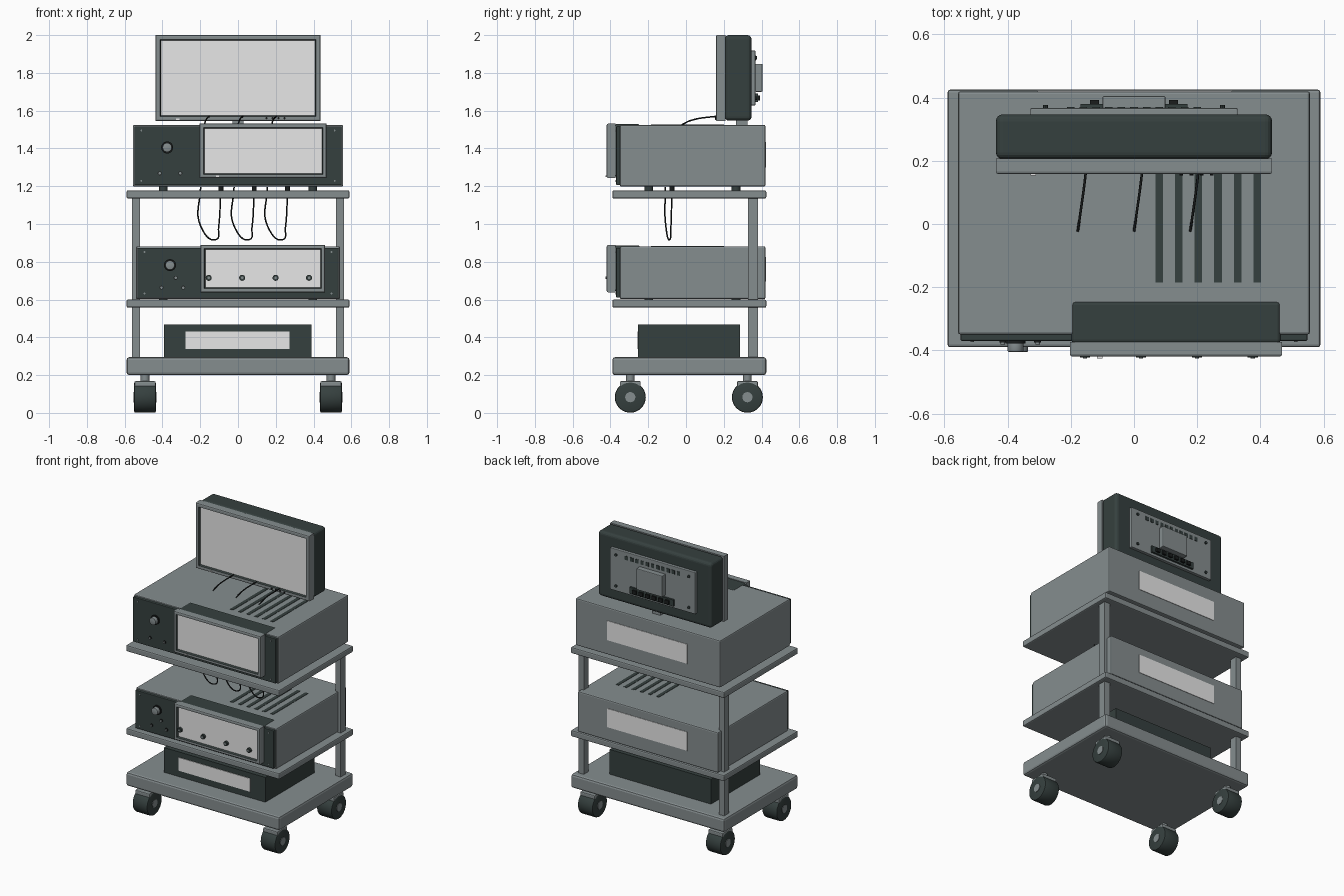
import bpy, bmesh, math
from mathutils import Matrix, Vector

if "Cube" in bpy.data.objects:
    bpy.data.objects.remove(bpy.data.objects["Cube"])


def material(name, rgb):
    m = bpy.data.materials.new(name)
    m.use_nodes = True
    m.diffuse_color = (*rgb, 1)
    m.node_tree.nodes["Principled BSDF"].inputs["Base Color"].default_value = (*rgb, 1)
    return m


GRAY = material("grey_metal", (0.235, 0.268, 0.275))
DARK = material("dark_plastic", (0.036, 0.051, 0.049))
LIGHT = material("pale_panel", (0.8, 0.8, 0.8))
BLACK = material("black_rubber", (0.01, 0.012, 0.012))


def finish(name, bm, mats, smooth=False):
    me = bpy.data.meshes.new(name)
    bm.to_mesh(me)
    bm.free()
    for m in mats:
        me.materials.append(m)
    ob = bpy.data.objects.new(name, me)
    bpy.context.collection.objects.link(ob)
    if smooth:
        bpy.ops.object.select_all(action='DESELECT')
        ob.select_set(True)
        bpy.context.view_layer.objects.active = ob
        bpy.ops.object.shade_smooth_by_angle(angle=math.radians(35))
    return ob


def cube_mesh(x, y, z):
    """Box mesh from (low, high) pairs on each axis."""
    bm = bmesh.new()
    bmesh.ops.create_cube(bm, size=1)
    for v in bm.verts:
        v.co = Vector(((p[0] + p[1]) / 2 + c * (p[1] - p[0])) for p, c in zip((x, y, z), v.co))
    return bm


def box(name, x, y, z, mat, bevel=0.0, seg=2):
    bm = cube_mesh(x, y, z)
    if bevel:
        bmesh.ops.bevel(bm, geom=bm.edges[:], offset=bevel, segments=seg,
                        profile=0.5, affect='EDGES')
    return finish(name, bm, [mat])


def cylinder(name, center, radius, depth, axis, mat, sides=24, bevel=0.0):
    bm = bmesh.new()
    bmesh.ops.create_cone(bm, cap_ends=True, segments=sides, radius1=radius,
                          radius2=radius, depth=depth)
    if bevel:
        rims = [e for e in bm.edges if abs(e.verts[0].co.z - e.verts[1].co.z) < 1e-5]
        bmesh.ops.bevel(bm, geom=rims, offset=bevel, segments=2, profile=0.5, affect='EDGES')
    turn = {'X': Matrix.Rotation(math.pi / 2, 4, 'Y'),
            'Y': Matrix.Rotation(math.pi / 2, 4, 'X'), 'Z': Matrix()}[axis]
    bm.transform(Matrix.Translation(center) @ turn)
    return finish(name, bm, [mat], True)


def screen(name, x, y, z, border):
    """Grey frame with a recessed dark lip and a pale display."""
    bm = cube_mesh(x, y, z)
    rim = [e for e in bm.edges if all(v.co.y < y[0] + 1e-4 for v in e.verts)]
    bmesh.ops.bevel(bm, geom=rim, offset=0.008, segments=2, profile=0.5, affect='EDGES')
    face = min(bm.faces, key=lambda f: f.calc_center_median().y)
    bmesh.ops.inset_region(bm, faces=[face], thickness=border - 0.016)
    lip = bmesh.ops.inset_region(bm, faces=[face], thickness=0.008, depth=-0.012)
    for f in lip["faces"]:
        f.material_index = 1
    face.material_index = 2
    return finish(name, bm, [GRAY, DARK, LIGHT])


def cable(name, points):
    cu = bpy.data.curves.new(name, 'CURVE')
    cu.dimensions = '3D'
    cu.bevel_depth = 0.004
    cu.bevel_resolution = 2
    cu.resolution_u = 8
    sp = cu.splines.new('BEZIER')
    sp.bezier_points.add(len(points) - 1)
    for p, co in zip(sp.bezier_points, points):
        p.co = co
        p.handle_left_type = p.handle_right_type = 'AUTO'
    cu.materials.append(BLACK)
    bpy.context.collection.objects.link(bpy.data.objects.new(name, cu))


# Trolley: base, two shelves, two rear posts
WIDE, DEEP = (-0.59, 0.59), (-0.39, 0.425)
box("trolley_base", WIDE, DEEP, (0.2, 0.295), GRAY, 0.014)
box("lower_shelf", WIDE, DEEP, (0.557, 0.6), GRAY, 0.008)
box("upper_shelf", WIDE, DEEP, (1.135, 1.178), GRAY, 0.008)
for side, s in (("left", 1), ("right", -1)):
    box(f"{side}_post", (s * 0.54 - 0.021, s * 0.54 + 0.021), (0.327, 0.381), (0.29, 1.14), GRAY)

    # Casters
    for end, y in (("front", -0.295), ("rear", 0.325)):
        tag, x = f"{end}_{side}", s * 0.492
        cylinder(f"{tag}_wheel", (x, y, 0.083), 0.082, 0.115, 'X', DARK, 32, 0.008)
        cylinder(f"{tag}_hub", (x, y, 0.083), 0.027, 0.121, 'X', GRAY)
        box(f"{tag}_fork", (x - 0.056, x + 0.056), (y - 0.055, y + 0.055), (0.135, 0.168), GRAY, 0.006)
        cylinder(f"{tag}_stem", (x, y, 0.182), 0.023, 0.05, 'Z', GRAY)

# Power unit on the base
box("power_unit", (-0.392, 0.388), (-0.253, 0.285), (0.295, 0.467), DARK)
box("power_unit_panel", (-0.278, 0.273), (-0.257, -0.252), (0.338, 0.43), LIGHT)


def instrument(tag, half, z, bezel_z, bezel_x, knob, buttons, back_z):
    """Cabinet with control panel, display, vents and rear plate."""
    box(f"{tag}_cabinet", (-half, half), (-0.35, 0.42), z, GRAY, 0.008)
    box(f"{tag}_front_panel", (-half + 0.008, half - 0.008), (-0.37, -0.34),
        (z[0] + 0.008, z[1] - 0.008), DARK, 0.004)
    box(f"{tag}_display_housing", (bezel_x[0] + 0.005, bezel_x[1] - 0.005), (-0.378, -0.244),
        (bezel_z[0] + 0.006, bezel_z[1] - 0.002), DARK, 0.012, 3)
    screen(f"{tag}_display", bezel_x, (-0.42, -0.373), bezel_z, 0.032)
    for i in range(6):
        x = 0.08 + i * 0.062
        box(f"{tag}_vent_{i + 1}", (x - 0.012, x + 0.012), (-0.185, 0.2),
            (z[1] - 0.003, z[1] + 0.002), DARK)
    box(f"{tag}_rear_plate", (-0.305, 0.31), (0.418, 0.423), back_z, LIGHT)
    # Controls
    kx, kz = knob
    cylinder(f"{tag}_knob_collar", (kx, -0.373, kz), 0.032, 0.012, 'Y', BLACK)
    cylinder(f"{tag}_knob", (kx, -0.387, kz), 0.025, 0.036, 'Y', GRAY, 24, 0.004)
    for i, (x, bz) in enumerate(buttons):
        cylinder(f"{tag}_button_{i + 1}_ring", (x, -0.371, bz), 0.011, 0.008, 'Y', BLACK, 12)
        cylinder(f"{tag}_button_{i + 1}", (x, -0.374, bz), 0.007, 0.014, 'Y', GRAY, 12)
    for sx in (-1, 1):
        for sz in (z[0] + 0.03, z[1] - 0.03):
            cylinder(f"{tag}_screw", (sx * (half - 0.045), -0.371, sz), 0.005, 0.004, 'Y', GRAY, 8)
    # Feet
    for sx in (-1, 1):
        for y in (-0.197, 0.265):
            cylinder(f"{tag}_foot", (sx * 0.395, y, z[0] - 0.01), 0.023, 0.03, 'Z', DARK, 16)


instrument("lower_unit", 0.54, (0.602, 0.882), (0.638, 0.889), (-0.198, 0.461),
           (-0.36, 0.782), [(-0.33, 0.715), (-0.405, 0.663), (-0.29, 0.663)], (0.695, 0.825))
instrument("upper_unit", 0.557, (1.198, 1.525), (1.243, 1.531), (-0.203, 0.469),
           (-0.375, 1.405), [(-0.415, 1.268), (-0.305, 1.268)], (1.3, 1.435))
box("power_light", (-0.117, -0.1), (-0.425, -0.418), (1.25, 1.258), LIGHT)

# Sockets along the lower display
for i in range(4):
    x = -0.155 + i * 0.177
    cylinder(f"socket_{i + 1}", (x, -0.412, 0.715), 0.016, 0.02, 'Y', DARK, 16)
    cylinder(f"socket_{i + 1}_core", (x, -0.42, 0.715), 0.007, 0.012, 'Y', GRAY, 10)

# Monitor
screen("monitor_frame", (-0.437, 0.437), (0.158, 0.208), (1.545, 2.0), 0.038)
box("monitor_body", (-0.437, 0.437), (0.205, 0.347), (1.547, 2.0), DARK, 0.022, 4)
box("monitor_stand", (-0.03, 0.03), (0.265, 0.325), (1.52, 1.56), GRAY)
box("monitor_light", (-0.327, -0.31), (0.153, 0.16), (1.551, 1.559), LIGHT)
for i in range(4):
    cylinder(f"monitor_button_{i + 1}", (0.15 + i * 0.032, 0.157, 1.56), 0.006, 0.008, 'Y', BLACK, 10)

# Monitor back: plate, vents, mount, connector strip, screws
box("monitor_back_plate", (-0.328, 0.328), (0.34, 0.367), (1.628, 1.918), GRAY, 0.004)
for i in range(11):
    x = -0.2 + i * 0.04
    box(f"monitor_vent_{i + 1}", (x - 0.012, x + 0.012), (0.365, 0.37), (1.865, 1.892), DARK)
box("monitor_mount", (-0.1, 0.1), (0.365, 0.405), (1.7, 1.848), GRAY, 0.005)
box("connector_strip", (-0.17, 0.17), (0.365, 0.38), (1.645, 1.69), DARK)
for i in range(6):
    x = -0.125 + i * 0.05
    box(f"connector_{i + 1}", (x - 0.015, x + 0.015), (0.378, 0.392), (1.655, 1.68), BLACK)
for x in (-0.28, 0.28):
    for z in (1.665, 1.88):
        cylinder("back_plate_screw", (x, 0.369, z), 0.009, 0.014, 'Y', DARK, 10)

# Cables: short leads behind the monitor, loops hanging under the upper shelf
for i in range(3):
    x = -0.178 + i * 0.178
    cable(f"monitor_lead_{i + 1}", [(x, -0.023, 1.525), (x + 0.007, 0.025, 1.548),
                                    (x + 0.025, 0.16, 1.57), (x + 0.03, 0.22, 1.575)])
    x = -0.198 + i * 0.177
    cable(f"hanging_loop_{i + 1}", [(x, -0.11, 1.195), (x, -0.107, 0.99),
                                    (x + 0.083, -0.085, 0.918), (x + 0.095, -0.08, 0.98),
                                    (x + 0.107, -0.075, 1.19)])
    cylinder(f"cable_plug_{i + 1}", (x + 0.107, -0.075, 1.187), 0.013, 0.022, 'Z', BLACK, 12)
